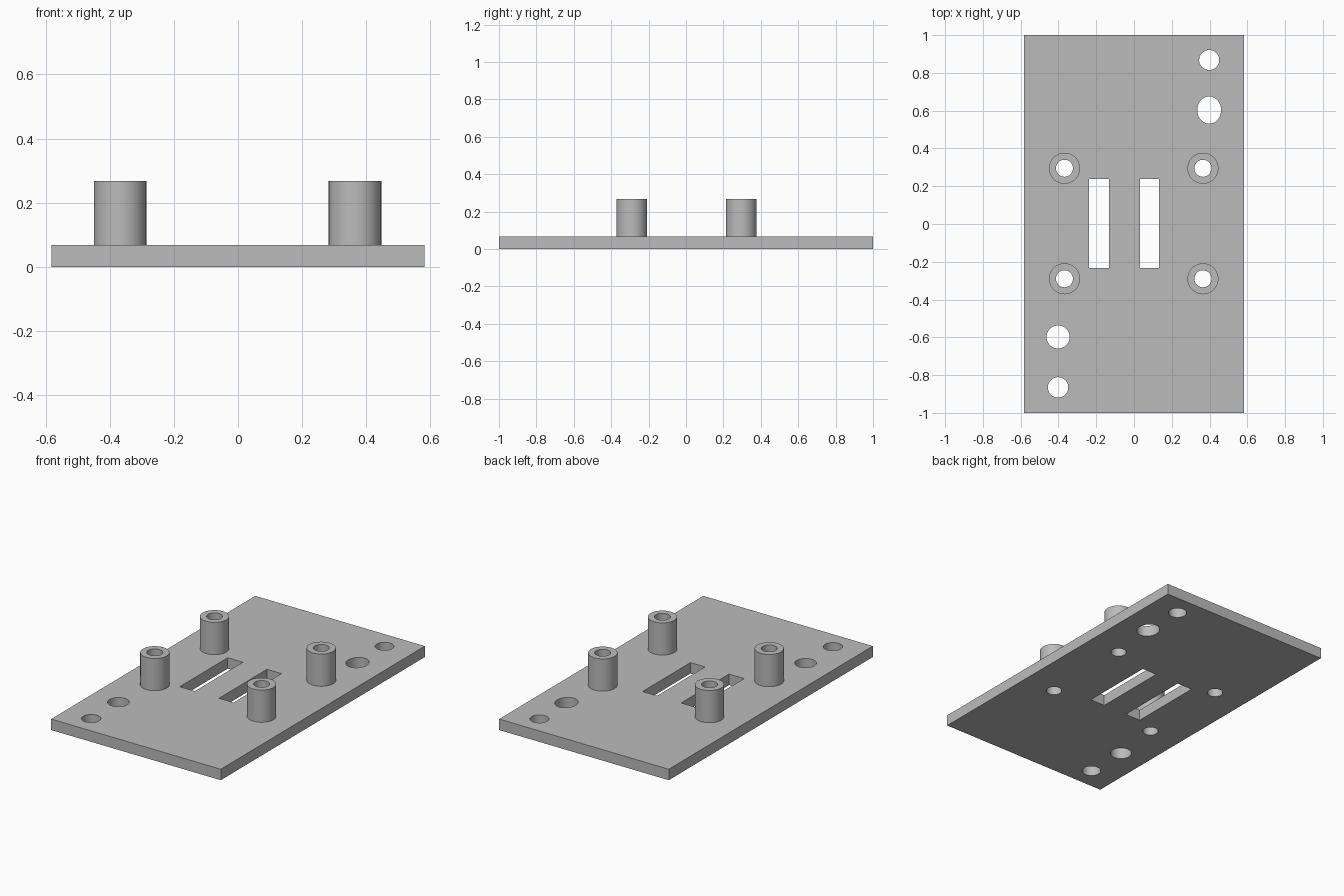
import bpy, bmesh, math
from mathutils import Matrix

cube = bpy.data.objects.get("Cube")
if cube:
    bpy.data.objects.remove(cube, do_unlink=True)

WIDTH, LENGTH, THICK, TOP = 1.164, 2.0, 0.068, 0.268
POST_R, BORE_R, SIDES = 0.082, 0.045, 64
POSTS = [(x, y) for x in (-0.368, 0.365) for y in (-0.29, 0.295)]
# Mounting holes: x, y, x radius, y radius
HOLES = [(0.398, 0.868, 0.053, 0.053), (0.398, 0.603, 0.063, 0.072),
         (-0.402, -0.598, 0.061, 0.061), (-0.402, -0.865, 0.054, 0.054)]
SLOTS = [(-0.185, 0.104), (0.082, 0.1)]  # centre x, width
SLOT_Y, SLOT_LEN = 0.003, 0.47

grey = bpy.data.materials.new("grey plastic")
grey.use_nodes = True
colour = (0.5, 0.5, 0.5, 1)
grey.diffuse_color = colour
grey.node_tree.nodes["Principled BSDF"].inputs["Base Color"].default_value = colour


def add_box(bm, x, y, z, sx, sy, sz):
    mat = Matrix.Translation((x, y, z)) @ Matrix.Diagonal((sx, sy, sz, 1))
    bmesh.ops.create_cube(bm, size=1, matrix=mat)


def add_cylinder(bm, x, y, z, rx, ry, height):
    mat = Matrix.Translation((x, y, z)) @ Matrix.Diagonal((rx, ry, height, 1))
    bmesh.ops.create_cone(bm, cap_ends=True, segments=SIDES, radius1=1,
                          radius2=1, depth=1, matrix=mat)


def make_object(name, bm):
    bmesh.ops.recalc_face_normals(bm, faces=bm.faces)
    mesh = bpy.data.meshes.new(name)
    bm.to_mesh(mesh)
    bm.free()
    mesh.materials.append(grey)
    obj = bpy.data.objects.new(name, mesh)
    bpy.context.collection.objects.link(obj)
    return obj


def smooth(obj):
    bpy.ops.object.select_all(action='DESELECT')
    obj.select_set(True)
    bpy.context.view_layer.objects.active = obj
    bpy.ops.object.shade_smooth_by_angle(angle=math.radians(30))


# Base plate
bm = bmesh.new()
add_box(bm, 0, 0, THICK / 2, WIDTH, LENGTH, THICK)
plate = make_object("base_plate", bm)

# Cutter for the slots, mounting holes and post bores
bm = bmesh.new()
for x, width in SLOTS:
    add_box(bm, x, SLOT_Y, THICK / 2, width, SLOT_LEN, THICK * 3)
for x, y, rx, ry in HOLES:
    add_cylinder(bm, x, y, THICK / 2, rx, ry, THICK * 3)
for x, y in POSTS:
    add_cylinder(bm, x, y, THICK / 2, BORE_R, BORE_R, THICK * 3)
cutter = make_object("hole_cutter", bm)
cutter.hide_render = True

cut = plate.modifiers.new("holes", 'BOOLEAN')
cut.operation, cut.solver, cut.object = 'DIFFERENCE', 'EXACT', cutter
bpy.context.view_layer.objects.active = plate
bpy.ops.object.modifier_apply(modifier=cut.name)
bpy.data.objects.remove(cutter, do_unlink=True)
smooth(plate)

# Hollow standoff posts, spun from a wall profile
for i, (x, y) in enumerate(POSTS):
    bm = bmesh.new()
    profile = [(POST_R, THICK), (POST_R, TOP), (BORE_R, TOP), (BORE_R, THICK)]
    verts = [bm.verts.new((x + r, y, z)) for r, z in profile]
    edges = [bm.edges.new((verts[k], verts[(k + 1) % 4])) for k in range(4)]
    bmesh.ops.spin(bm, geom=verts + edges, cent=(x, y, 0), axis=(0, 0, 1),
                   angle=math.tau, steps=SIDES)
    bmesh.ops.remove_doubles(bm, verts=bm.verts, dist=0.0001)
    smooth(make_object(f"standoff_post_{i + 1}", bm))
